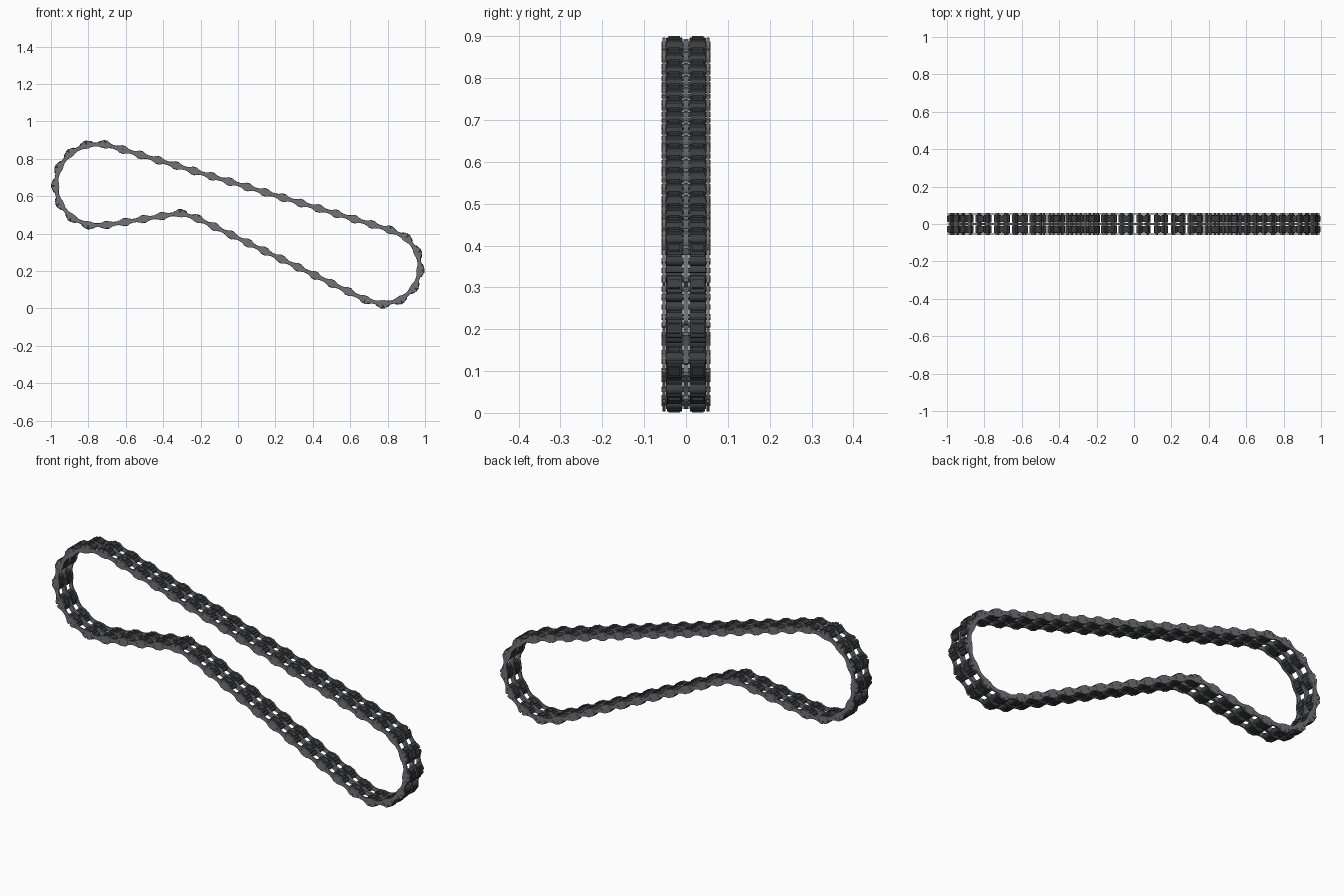
import bpy, bmesh, math
from mathutils import Vector, Matrix

if "Cube" in bpy.data.objects:
    bpy.data.objects.remove(bpy.data.objects["Cube"])

LINKS = 46
# guide circles (x, z, signed radius); the negative one bends the lower run inward
CIRCLES = [(-0.757, 0.661, 0.221), (-0.30, 0.410, -0.10), (0.777, 0.222, 0.200)]


def material(name, c):
    m = bpy.data.materials.new(name)
    m.diffuse_color = (*c, 1)
    m.use_nodes = True
    m.node_tree.nodes["Principled BSDF"].inputs["Base Color"].default_value = m.diffuse_color
    return m


rubber = material("dark_rubber", (0.045, 0.048, 0.05))
steel = material("grey_steel", (0.17, 0.17, 0.18))


# --- helpers ---
def prism(bm, profile, y0, y1):
    """Extrude an x-z profile from y0 to y1."""
    a = [bm.verts.new((x, y0, z)) for x, z in profile]
    b = [bm.verts.new((x, y1, z)) for x, z in profile]
    n = len(profile)
    bm.faces.new(a)
    bm.faces.new(b[::-1])
    for i in range(n):
        j = (i + 1) % n
        bm.faces.new((a[j], a[i], b[i], b[j]))


def circle(cx, r, n=10):
    return [(cx + r * math.cos(2 * math.pi * (i + .5) / n),
             r * math.sin(2 * math.pi * (i + .5) / n)) for i in range(n)]


def finish(bm, name, mat):
    bmesh.ops.recalc_face_normals(bm, faces=bm.faces[:])
    me = bpy.data.meshes.new(name)
    bm.to_mesh(me)
    bm.free()
    for p in me.polygons:
        p.use_smooth = True
    me.set_sharp_from_angle(angle=math.radians(40))
    me.materials.append(mat)
    return me


def mirror4(quarter):
    """Mirror a first-quadrant profile (right to left) in x and z."""
    top = quarter + [(-x, z) for x, z in reversed(quarter)]
    return top + [(-x, -z) for x, z in top]


# --- track path: arcs joined by tangent lines ---
def tangent_angle(c1, c2):
    dx, dz = c2[0] - c1[0], c2[1] - c1[1]
    return math.atan2(dz, dx) - math.acos((c1[2] - c2[2]) / math.hypot(dx, dz))


path = []
for i, c in enumerate(CIRCLES):
    a0 = tangent_angle(CIRCLES[i - 1], c)
    a1 = tangent_angle(c, CIRCLES[(i + 1) % 3])
    sweep = (a1 - a0) % (2 * math.pi)
    if c[2] < 0:
        sweep -= 2 * math.pi
    for k in range(41):
        a = a0 + sweep * k / 40
        path.append(Vector((c[0] + c[2] * math.cos(a), 0, c[1] + c[2] * math.sin(a))))

lengths = [(path[(i + 1) % len(path)] - p).length for i, p in enumerate(path)]
total = sum(lengths)
pitch = total / LINKS


def point_at(s):
    s %= total
    for i, l in enumerate(lengths):
        if s <= l:
            return path[i].lerp(path[(i + 1) % len(path)], s / l)
        s -= l
    return path[0].copy()


# --- shoe: two rubber blocks with pin barrels ---
bm = bmesh.new()
body = mirror4([(0.026, 0.011), (0.021, 0.0165), (0.004, 0.0185)])
for s in (-1, 1):
    prism(bm, body, s * 0.010, s * 0.046)
    prism(bm, mirror4([(0.014, 0.012), (0.011, 0.0215)]), s * 0.014, s * 0.042)
    for x in (-0.024, 0.024):
        prism(bm, circle(x, 0.0135, 12), s * 0.008, s * 0.0475)
shoe = finish(bm, "track_shoe", rubber)

# --- pins running across each shoe ---
bm = bmesh.new()
for x in (-0.024, 0.024):
    prism(bm, circle(x, 0.006), -0.0585, 0.0585)
pins = finish(bm, "track_pins", steel)

# --- connectors: waisted plates on both edges and in the middle ---
h = pitch / 2
bow = mirror4([(h, 0.0195), (h - 0.012, 0.0205), (h - 0.028, 0.0125), (0.008, 0.0095)])
bm = bmesh.new()
for s in (-1, 1):
    prism(bm, bow, s * 0.0495, s * 0.0565)
prism(bm, mirror4([(h - 0.008, 0.012), (h - 0.014, 0.017), (0.010, 0.0105)]), -0.006, 0.006)
connector = finish(bm, "connector", steel)


def place(mesh, name, centre, direction):
    x = direction.normalized()
    y = Vector((0, 1, 0))
    z = x.cross(y)
    ob = bpy.data.objects.new(name, mesh)
    ob.matrix_world = Matrix.Translation(centre) @ Matrix((x, y, z)).transposed().to_4x4()
    bpy.context.collection.objects.link(ob)


# --- lay the links along the path, one shoe at the far left of the big bend ---
start, acc = 0, 0
for i, p in enumerate(path):
    if p.x < point_at(start).x:
        start = acc
    acc += lengths[i]

for k in range(LINKS):
    s = start + k * pitch
    a, b = point_at(s), point_at(s + pitch)
    d = point_at(s + 0.024) - point_at(s - 0.024)
    place(shoe, f"track_shoe_{k}", a, d)
    place(pins, f"track_pins_{k}", a, d)
    place(connector, f"connector_{k}", (a + b) / 2, b - a)
